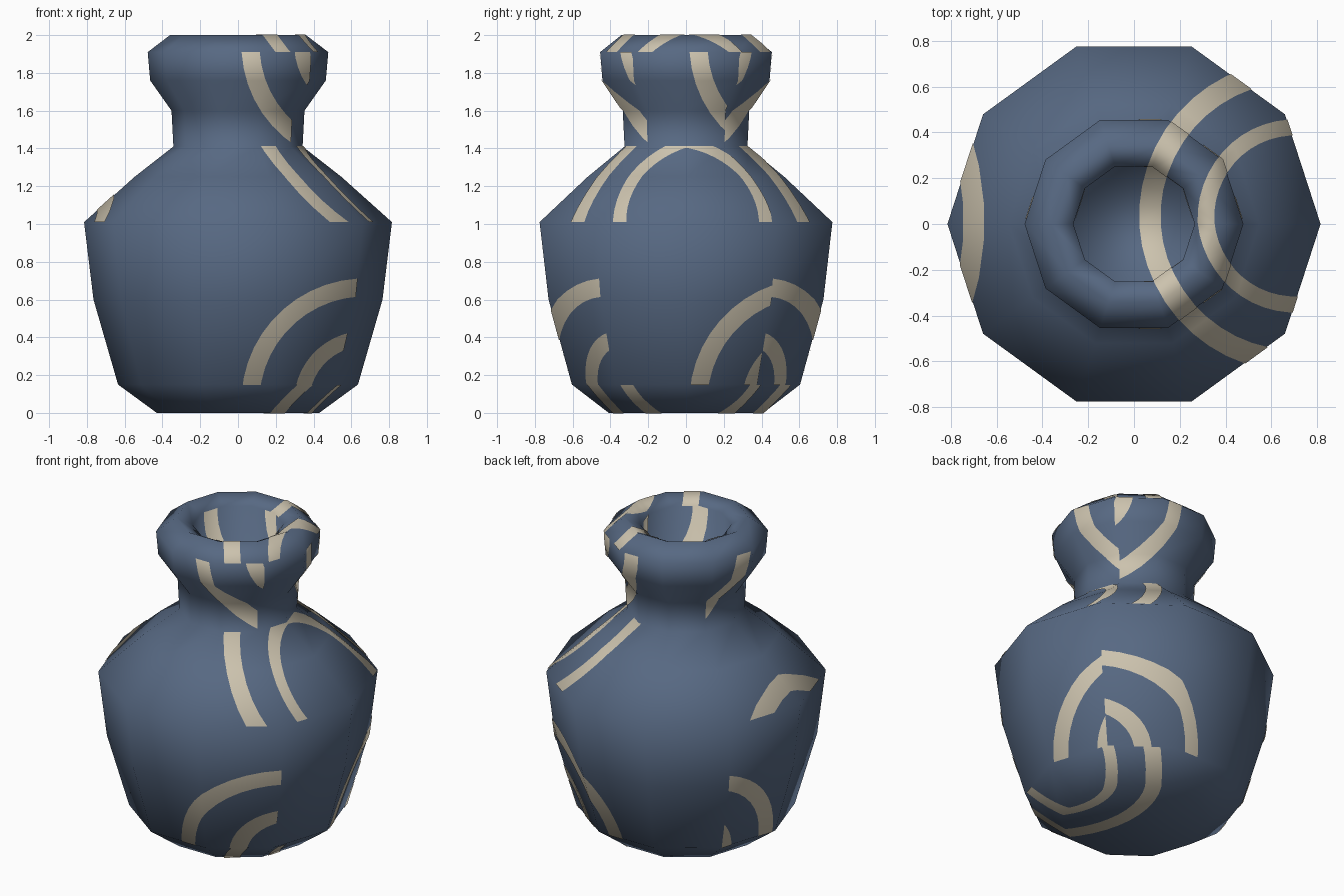
import bpy, bmesh
from math import sin, cos, pi
from mathutils import Vector

cube = bpy.data.objects.get("Cube")
if cube:
    bpy.data.objects.remove(cube, do_unlink=True)


def material(name, rgb):
    mat = bpy.data.materials.new(name)
    mat.use_nodes = True
    mat.diffuse_color = (*rgb, 1)
    mat.node_tree.nodes["Principled BSDF"].inputs["Base Color"].default_value = (*rgb, 1)
    return mat


def add_object(name, mesh, mat):
    mesh.materials.append(mat)
    obj = bpy.data.objects.new(name, mesh)
    bpy.context.collection.objects.link(obj)
    return obj


blue = material("slate blue glaze", (0.095, 0.14, 0.225))
cream = material("cream paint", (0.6, 0.54, 0.42))

# Vase: ten-sided body from (radius, height) rings, outside up and down the hollow
SIDES = 10
profile = [(0.43, 0), (0.635, 0.15), (0.765, 0.6), (0.815, 1.01), (0.547, 1.25),
           (0.342, 1.41), (0.352, 1.6), (0.465, 1.76), (0.478, 1.91),
           (0.36, 2.0), (0.265, 1.95), (0.268, 1.5)]
bm = bmesh.new()
rings = [[bm.verts.new((r * cos(2 * pi * i / SIDES), r * sin(2 * pi * i / SIDES), z))
          for i in range(SIDES)] for r, z in profile]
for low, high in zip(rings, rings[1:]):
    for i in range(SIDES):
        j = (i + 1) % SIDES
        bm.faces.new((low[i], low[j], high[j], high[i]))
bm.faces.new(rings[0])
bm.faces.new(rings[-1])
bmesh.ops.recalc_face_normals(bm, faces=bm.faces)
bm.normal_update()
for face in bm.faces:
    face.smooth = True
vase_mesh = bpy.data.meshes.new("vase")
bm.to_mesh(vase_mesh)
add_object("vase", vase_mesh, blue)


def clip(poly, normal, offset):
    """Keep the part of a (position, normal) polygon where normal . p >= offset."""
    out = []
    for k, (p, n) in enumerate(poly):
        q, m = poly[k - 1]
        dp, dq = p.dot(normal) - offset, q.dot(normal) - offset
        if (dp >= 0) != (dq >= 0):
            t = dq / (dq - dp)
            out.append((q.lerp(p, t), m.lerp(n, t)))
        if dp >= 0:
            out.append((p, n))
    return out


def bands_for(face):
    """Two axes and the painted rings (centre, radius, width) for a face direction."""
    n = [abs(c) for c in face.normal]
    z_axis = Vector((0, 0, 1))
    x_axis, y_axis = Vector((1, 0, 0)), Vector((0, 1, 0))
    if n[2] > max(n[0], n[1]):
        return x_axis, y_axis, [((0.7, 0.035), 0.63, 0.095), ((0.7, 0.035), 0.385, 0.07),
                                ((-1.9, 0.01), 1.205, 0.09)]
    height = 0.06 if face.calc_center_median().z < 1.2 else 1.95
    rings = [((0.67, height), 0.605, 0.095), ((0.67, height), 0.335, 0.08)]
    return (x_axis if n[1] > n[0] else y_axis), z_axis, rings


# Painted bands: thin curved plates that follow each facet of the vase
points, normals, polygons = [], [], []
STEPS = 48
half = pi / STEPS
for face in bm.faces:
    u, v, painted = bands_for(face)
    outline = [(vert.co.copy(), vert.normal.copy()) for vert in face.verts]
    for (cu, cv), radius, width in painted:
        centre = u * cu + v * cv
        for s in range(STEPS):
            mid = 2 * pi * s / STEPS
            direction = lambda a: u * cos(a) + v * sin(a)
            start = direction(mid - half + pi / 2)
            end = -direction(mid + half + pi / 2)
            out = direction(mid)
            inner, outer = (radius - width / 2) * cos(half), (radius + width / 2) * cos(half)
            poly = outline
            for plane, offset in ((start, 0), (end, 0), (out, inner), (-out, -outer)):
                poly = clip(poly, plane, plane.dot(centre) + offset)
            if len(poly) < 3:
                continue
            polygons.append(range(len(points), len(points) + len(poly)))
            for p, n in poly:
                n = n.normalized()
                points.append(p + n * 0.004)
                normals.append(n)
bm.free()
band_mesh = bpy.data.meshes.new("painted_bands")
band_mesh.from_pydata(points, [], [list(p) for p in polygons])
for poly in band_mesh.polygons:
    poly.use_smooth = True
band_mesh.normals_split_custom_set_from_vertices(normals)
add_object("painted_bands", band_mesh, cream)
